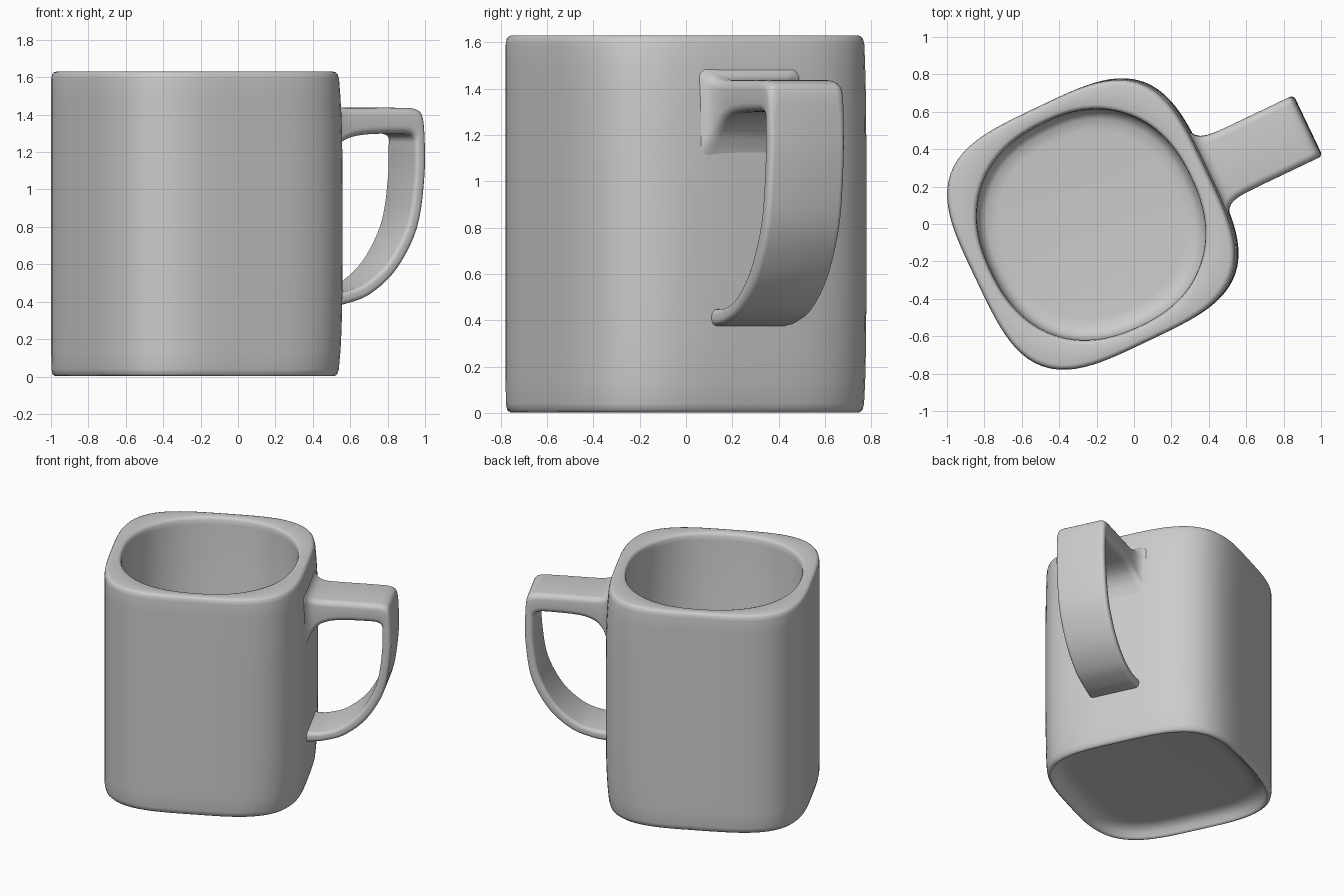
import bpy, bmesh, math
from mathutils import Matrix, Vector

if "Cube" in bpy.data.objects:
    bpy.data.objects.remove(bpy.data.objects["Cube"])

PLACE = Matrix.Translation((-0.22, 0, 0)) @ Matrix.Rotation(math.radians(25.5), 4, 'Z')


def squircle(w, n, count=112):
    """Superellipse loop of half width w; higher n is squarer."""
    pts = []
    for i in range(count):
        a = 2 * math.pi * i / count
        c, s = math.cos(a), math.sin(a)
        r = w / (abs(c) ** n + abs(s) ** n) ** (1 / n)
        pts.append(Vector((r * c, r * s)))
    return pts


def rounded_rect(hx, hy, r, corner=5):
    """Closed loop of 2D points with rounded corners."""
    pts = []
    for k, (sx, sy) in enumerate(((1, 1), (-1, 1), (-1, -1), (1, -1))):
        for i in range(corner + 1):
            a = math.pi / 2 * (k + i / corner)
            pts.append(Vector((sx * (hx - r) + r * math.cos(a),
                               sy * (hy - r) + r * math.sin(a))))
    return pts


def loft(name, rings, angle):
    """Skin a list of equal-length point rings and cap both ends."""
    bm = bmesh.new()
    loops = [[bm.verts.new(p) for p in ring] for ring in rings]
    n = len(loops[0])
    for a, b in zip(loops, loops[1:]):
        for i in range(n):
            j = (i + 1) % n
            bm.faces.new((a[i], a[j], b[j], b[i]))
    bm.faces.new(loops[0][::-1])
    bm.faces.new(loops[-1])
    bmesh.ops.recalc_face_normals(bm, faces=bm.faces)
    mesh = bpy.data.meshes.new(name)
    bm.to_mesh(mesh)
    bm.free()
    ob = bpy.data.objects.new(name, mesh)
    bpy.context.collection.objects.link(ob)
    ob.matrix_world = PLACE
    bpy.ops.object.select_all(action='DESELECT')
    ob.select_set(True)
    bpy.context.view_layer.objects.active = ob
    bpy.ops.object.shade_smooth_by_angle(angle=math.radians(angle))
    return ob


def catmull(keys, steps):
    """Smoothly resample a list of equal-length tuples."""
    out = []
    for i in range(len(keys) - 1):
        p0, p1, p2, p3 = (keys[max(0, min(len(keys) - 1, i + d))] for d in (-1, 0, 1, 2))
        for s in range(steps):
            t = s / steps
            out.append([0.5 * (2 * b + (c - a) * t + (2 * a - 5 * b + 4 * c - d) * t * t
                               + (3 * b - a - 3 * c + d) * t ** 3)
                        for a, b, c, d in zip(p0, p1, p2, p3)])
    return out + [list(keys[-1])]


# Mug body: (half width, squareness, z), from the recessed base, up the
# outside, over the rim and down the rounder inside to the floor
SQ = 3.6
sections = [(.53, SQ, .08), (.58, SQ, .076), (.615, SQ, .062), (.64, SQ, .04),
            (.655, SQ, .015), (.664, SQ, .003), (.675, SQ, .002), (.686, SQ, .013),
            (.691, SQ, .04)]
sections += [(.692, SQ, .04 + 1.55 * i / 16) for i in range(1, 17)]
sections += [(.688, SQ, 1.615), (.680, SQ, 1.626), (.668, SQ, 1.63), (.622, 2.35, 1.63),
             (.612, 2.3, 1.625), (.604, 2.3, 1.61), (.600, 2.3, 1.58), (.597, 2.3, .18),
             (.58, 2.3, .13), (.55, 2.3, .107), (.49, 2.3, .10)]
body_rings = []
for w, n, z in sections:
    ring = []
    for p in squircle(w, n):
        # The handle side draws in slightly at top and bottom
        pull = 0.025 * abs((z - .815) / .815) ** 4 * max(0, min(1, p.x / .4))
        ring.append((p.x - pull, p.y, z))
    body_rings.append(ring)
loft("mug_body", body_rings, 50)

# Handle: (outer x, outer z, inner x, inner z, half width), from the flared
# top joint round the loop to the lower joint
stations = [(.63, 1.50, .63, 1.07, .25), (.675, 1.485, .68, 1.10, .24),
            (.695, 1.462, .70, 1.15, .215), (.725, 1.446, .73, 1.21, .195),
            (.78, 1.438, .79, 1.262, .183), (.90, 1.437, .90, 1.292, .18),
            (1.10, 1.437, 1.10, 1.30, .18),
            (1.215, 1.43, 1.17, 1.295, .18), (1.255, 1.385, 1.20, 1.27, .18),
            (1.264, 1.25, 1.203, 1.22, .18), (1.262, 1.08, 1.20, 1.07, .18),
            (1.23, .84, 1.17, .86, .18), (1.165, .68, 1.108, .71, .18),
            (1.065, .54, 1.022, .588, .18), (.93, .435, .90, .493, .18),
            (.80, .390, .79, .455, .18), (.72, .378, .72, .448, .183),
            (.62, .37, .62, .45, .19)]
handle_rings = []
for ox, oz, ix, iz, hw in catmull(stations, 4):
    outer, inner = Vector((ox, 0, oz)), Vector((ix, 0, iz))
    mid, across = (outer + inner) / 2, (outer - inner)
    half = across.length / 2
    across.normalize()
    handle_rings.append([mid + across * p.x + Vector((0, p.y - .02, 0))
                         for p in rounded_rect(half, hw, min(.04, half * .75))])
loft("handle", handle_rings, 50)
